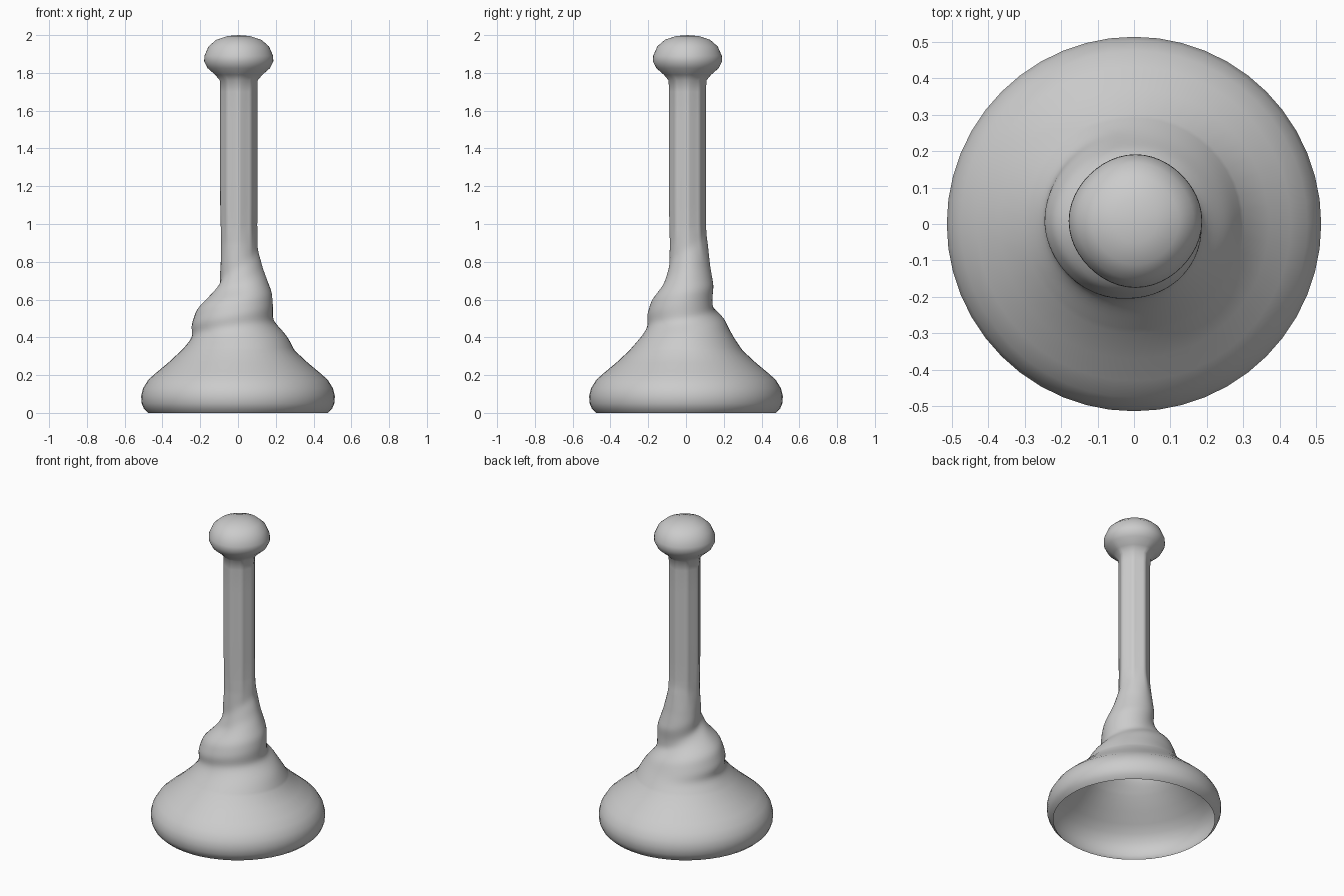
import bpy, bmesh, math
from math import pi, cos, sin

cube = bpy.data.objects.get("Cube")
if cube:
    bpy.data.objects.remove(cube)

SEG = 48

grey = bpy.data.materials.new("plain_grey")
grey.use_nodes = True
COLOR = (0.6, 0.6, 0.6, 1)
grey.diffuse_color = COLOR
grey.node_tree.nodes["Principled BSDF"].inputs["Base Color"].default_value = COLOR

# Round profiles as (radius, height): open cup and knob
cup = [(0.475, 0), (0.497, 0.02), (0.51, 0.05), (0.513, 0.09), (0.503, 0.13),
       (0.475, 0.175), (0.43, 0.215), (0.37, 0.265)]
knob = [(0.1, 1.76), (0.125, 1.79), (0.165, 1.825), (0.183, 1.86), (0.182, 1.89),
        (0.16, 1.94), (0.12, 1.975), (0.06, 1.995)]

# Coiled fold: matching points at the quarter turns, from -x by the front and back to -x
fold = [
    [(.30, .33), (.285, .345), (.27, .36), (.25, .39), (.24, .405), (.25, .46), (.22, .55), (.14, .63), (.09, .68)],
    [(.30, .33), (.265, .37), (.23, .41), (.21, .44), (.20, .465), (.205, .52), (.18, .60), (.115, .67), (.09, .77)],
    [(.30, .33), (.27, .39), (.25, .42), (.22, .45), (.185, .49), (.185, .58), (.18, .64), (.13, .77), (.1, .87)],
    [(.30, .33), (.265, .38), (.24, .42), (.20, .50), (.14, .55), (.135, .60), (.145, .68), (.125, .78), (.1, .95)],
    [(.30, .33), (.24, .405), (.25, .46), (.22, .55), (.14, .63), (.09, .68), (.09, .75), (.09, .82), (.09, .9)],
]


def ramp(x, start, end):
    return max(0, min(1, (x - start) / (end - start)))


def fold_radius(turn, z):
    """Radius of the fold at a turn in quarters, 0 to 4."""
    i = min(int(turn), 3)
    f = turn - i
    pts = [(a[0] + (b[0] - a[0]) * f, a[1] + (b[1] - a[1]) * f)
           for a, b in zip(fold[i], fold[i + 1])] + [(0.097, 1.05)]
    for (r0, z0), (r1, z1) in zip(pts, pts[1:]):
        if z <= z1:
            return r0 + (r1 - r0) * ramp(z, z0, z1)
    return pts[-1][0]


def octagon(angle):
    """Factor that turns a circle into an eight-sided bar."""
    return cos(pi / 8) / cos(angle % (pi / 4) - pi / 8)


rows = [(z, [r] * SEG) for r, z in cup]
fold_rows = [[fold_radius(4 * s / SEG, z) for s in range(SEG)]
             for z in [0.33 + 0.015 * k for k in range(45)]]
for _ in range(2):      # soften the fold around and along
    fold_rows = [[(2 * row[s] + row[s - 1] + row[(s + 1) % SEG]) / 4 for s in range(SEG)]
                 for row in fold_rows]
    fold_rows = [fold_rows[0]] + [[(a + 2 * b + c) / 4 for a, b, c in zip(*t)]
                 for t in zip(fold_rows, fold_rows[1:], fold_rows[2:])] + [fold_rows[-1]]
rows += [(0.33 + 0.015 * k, row) for k, row in enumerate(fold_rows)]
rows += [(z, [0.098] * SEG) for z in (1.1, 1.25, 1.4, 1.55, 1.7)]
rows += [(z, [r] * SEG) for r, z in knob]

# Loft all rings into one thin body, open at the bottom
bm = bmesh.new()
rings = []
for z, radii in rows:
    flat = ramp(z, 0.8, 1.0) * (1 - ramp(z, 1.74, 1.8))
    drift = ramp(z, 0.7, 0.9)
    squarish = 0.02 * drift + 0.03 * flat      # narrower on the diagonals
    ring = []
    for s, r in enumerate(radii):
        a = pi + 2 * pi * s / SEG
        r *= (1 + flat * (octagon(a) - 1)) * (1 - squarish * sin(2 * a) ** 2)
        ring.append(bm.verts.new((r * cos(a) + 0.004 * drift, r * sin(a) + 0.008 * drift, z)))
    rings.append(ring)
for lo, hi in zip(rings, rings[1:]):
    for s in range(SEG):
        n = (s + 1) % SEG
        bm.faces.new((lo[s], lo[n], hi[n], hi[s]))
tip = bm.verts.new((0.004, 0.008, 2.0))
for s in range(SEG):
    bm.faces.new((rings[-1][s], rings[-1][(s + 1) % SEG], tip))

mesh = bpy.data.meshes.new("plunger")
bm.to_mesh(mesh)
bm.free()
mesh.materials.append(grey)
plunger = bpy.data.objects.new("plunger", mesh)
bpy.context.collection.objects.link(plunger)
bpy.context.view_layer.objects.active = plunger
plunger.select_set(True)
bpy.ops.object.shade_smooth_by_angle(angle=math.radians(50))
